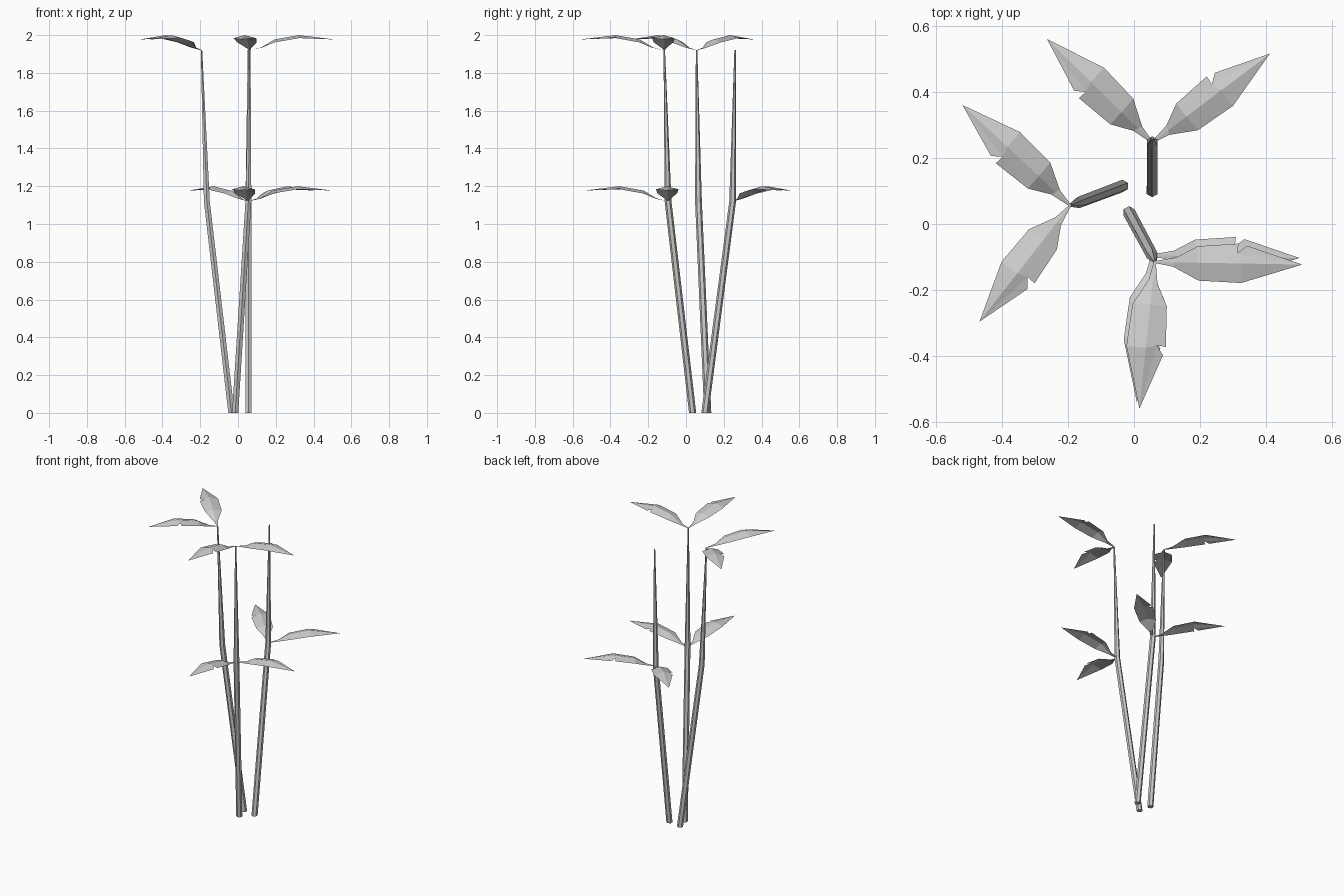
import bpy
import bmesh
import math
from mathutils import Vector

cube = bpy.data.objects.get("Cube")
if cube:
    bpy.data.objects.remove(cube, do_unlink=True)

GREY = (0.6, 0.6, 0.6, 1.0)
mat = bpy.data.materials.new("plain grey")
mat.use_nodes = True
mat.diffuse_color = GREY
mat.node_tree.nodes["Principled BSDF"].inputs["Base Color"].default_value = GREY


def finish(bm, name):
    mesh = bpy.data.meshes.new(name)
    bm.to_mesh(mesh)
    bm.free()
    mesh.materials.append(mat)
    obj = bpy.data.objects.new(name, mesh)
    bpy.context.collection.objects.link(obj)
    return obj


# Stem: hexagonal rings swept up a bent, tapering path
def make_stem(name, path, radii, sides=6):
    bm = bmesh.new()
    rings = []
    for point, r in zip(path, radii):
        ring = []
        for i in range(sides):
            a = math.tau * i / sides + math.pi / 2
            ring.append(bm.verts.new(Vector(point) + Vector((r * math.cos(a), r * math.sin(a), 0))))
        rings.append(ring)
    for low, high in zip(rings, rings[1:]):
        for i in range(sides):
            j = (i + 1) % sides
            bm.faces.new((low[i], low[j], high[j], high[i]))
    bm.faces.new(rings[0][::-1])
    bm.faces.new(rings[-1])
    finish(bm, name)


# Leaf: raised midrib with drooping halves; the left half has a small torn notch
RIB = [(0, 0, 0), (0.06, 0, 0.015), (0.13, 0, 0.057), (0.26, 0, 0.08), (0.446, 0, 0.057)]
RIGHT = [(0, -0.003, 0), (0.055, -0.013, 0.012), (0.133, -0.054, 0.042), (0.262, -0.059, 0.064)]
LEFT = [(0, 0.003, 0), (0.065, 0.015, 0.014), (0.129, 0.05, 0.042), (0.252, 0.06, 0.064)]
NOTCH = [(0.25, 0.032, 0.071), (0.278, 0.054, 0.064)]


def make_leaf(name, origin, degrees):
    bm = bmesh.new()
    rib, right, left, notch = ([bm.verts.new(p) for p in row] for row in (RIB, RIGHT, LEFT, NOTCH))
    for i in range(3):
        bm.faces.new((rib[i], right[i], right[i + 1], rib[i + 1]))
        if i < 2:
            bm.faces.new((rib[i], rib[i + 1], left[i + 1], left[i]))
    bm.faces.new((rib[2], rib[3], notch[0], left[2]))
    bm.faces.new((left[2], notch[0], left[3]))
    bm.faces.new((rib[3], right[3], rib[4]))
    bm.faces.new((rib[3], rib[4], notch[0]))
    bm.faces.new((notch[0], rib[4], notch[1]))
    leaf = finish(bm, name)
    leaf.location = origin
    leaf.rotation_euler.z = math.radians(degrees)


# Each plant: base, bend, top, two leaf headings, and which joints carry leaves
PLANTS = {
    "back": ((0.055, 0.1, 0), (0.055, 0.247, 1.12), (0.055, 0.26, 1.92), (37, 135.5), ("middle",)),
    "right": ((-0.035, 0.115, 0), (-0.165, 0.066, 1.12), (-0.193, 0.056, 1.92), (137, 232), ("upper",)),
    "front": ((-0.015, 0.035, 0), (0.055, -0.095, 1.12), (0.063, -0.115, 1.92), (-1, 264), ("middle", "upper")),
}
for label, (base, bend, top, headings, joints) in PLANTS.items():
    make_stem(label + "_stem", (base, bend, top), (0.019, 0.018, 0.004))
    for joint in joints:
        origin = bend if joint == "middle" else top
        for n, heading in enumerate(headings, 1):
            make_leaf(f"{label}_{joint}_leaf_{n}", origin, heading)
